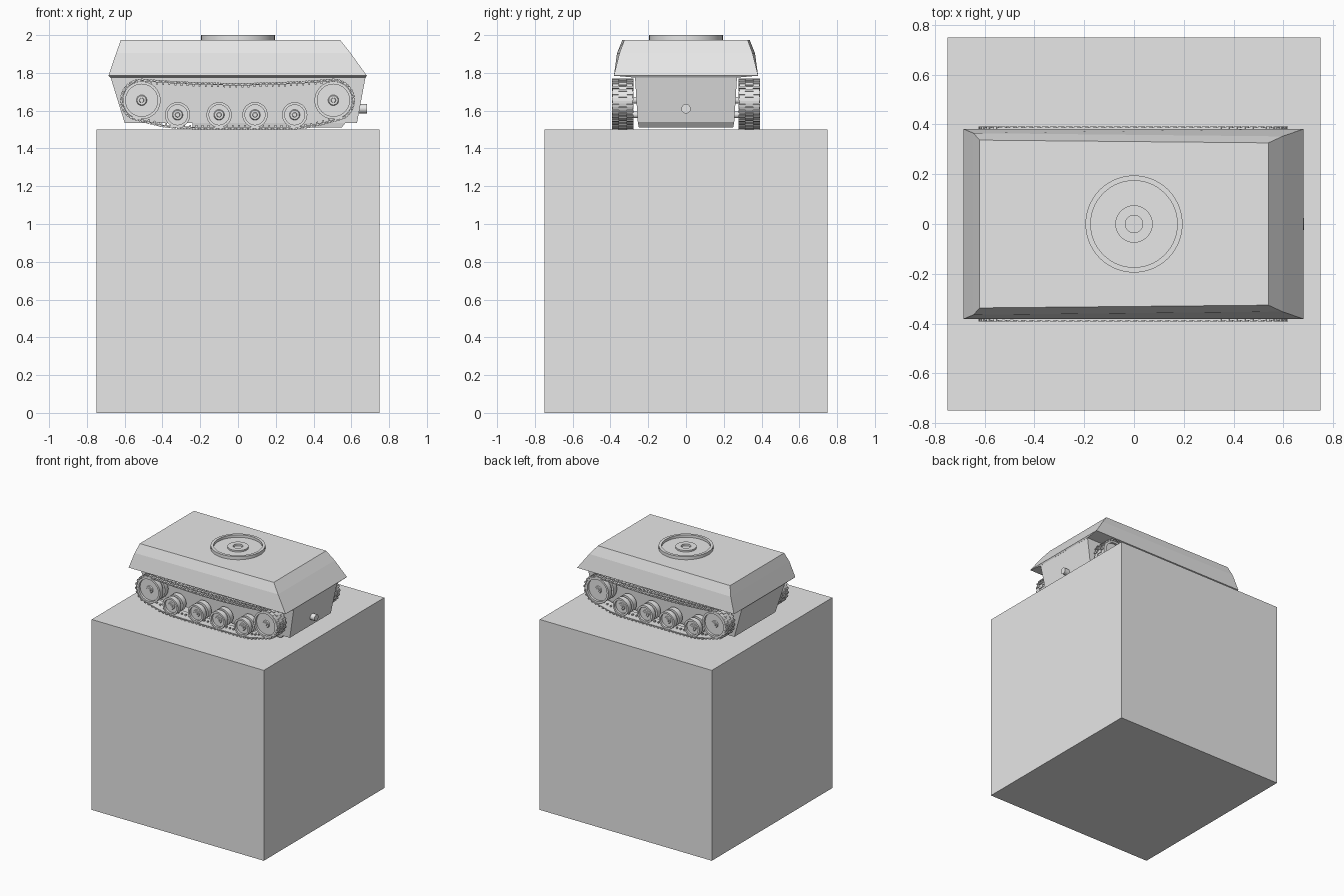
import bpy, bmesh, math
from mathutils import Vector, Matrix

if "Cube" in bpy.data.objects:
    bpy.data.objects.remove(bpy.data.objects["Cube"])

grey = bpy.data.materials.new("plain_grey")
grey.diffuse_color = (0.8, 0.8, 0.8, 1)
grey.use_nodes = True
grey.node_tree.nodes["Principled BSDF"].inputs["Base Color"].default_value = grey.diffuse_color


def finish(name, bm, smooth=False):
    bmesh.ops.recalc_face_normals(bm, faces=bm.faces)
    me = bpy.data.meshes.new(name)
    bm.to_mesh(me)
    bm.free()
    me.materials.append(grey)
    ob = bpy.data.objects.new(name, me)
    bpy.context.collection.objects.link(ob)
    if smooth:
        bpy.ops.object.select_all(action='DESELECT')
        ob.select_set(True)
        bpy.context.view_layer.objects.active = ob
        bpy.ops.object.shade_smooth_by_angle(angle=math.radians(35))
    return ob


def box(bm, size, mat):
    bmesh.ops.create_cube(bm, size=1, matrix=mat @ Matrix.Diagonal((*size, 1)))


def layers(name, rows):
    """Stack of rectangles (z, x_min, y_at_min, x_max, y_at_max), capped."""
    bm = bmesh.new()
    rings = [[bm.verts.new(p) for p in ((a, -ya, z), (b, -yb, z), (b, yb, z), (a, ya, z))]
             for z, a, ya, b, yb in rows]
    bm.faces.new(rings[0])
    bm.faces.new(rings[-1])
    for lo, hi in zip(rings, rings[1:]):
        for i in range(4):
            j = (i + 1) % 4
            bm.faces.new((lo[i], lo[j], hi[j], hi[i]))
    return finish(name, bm)


def lathe(bm, profile, mat, steps=40):
    """Spin (radius, height) points around the local z axis."""
    vs = [bm.verts.new((r, 0, h)) for r, h in profile]
    es = [bm.edges.new(p) for p in zip(vs, vs[1:])]
    before = set(bm.verts) - set(vs)
    bmesh.ops.spin(bm, geom=vs + es, axis=(0, 0, 1), cent=(0, 0, 0),
                   angle=2 * math.pi, steps=steps)
    new = [v for v in bm.verts if v not in before]
    bmesh.ops.remove_doubles(bm, verts=new, dist=1e-5)
    new = [v for v in bm.verts if v not in before]
    bmesh.ops.transform(bm, matrix=mat, verts=new)


# Pedestal block
bm = bmesh.new()
box(bm, (1.5, 1.5, 1.5), Matrix.Translation((0, 0, 0.75)))
finish("pedestal", bm)

# Hull parts
layers("lower_hull", [(1.535, -0.60, 0.255, 0.63, 0.255), (1.778, -0.675, 0.27, 0.675, 0.27)])
layers("upper_hull", [(1.775, -0.675, 0.27, 0.675, 0.27), (1.785, -0.686, 0.382, 0.682, 0.382),
                      (1.905, -0.645, 0.365, 0.596, 0.352), (1.975, -0.62, 0.337, 0.54, 0.326)])
layers("belly_plate", [(1.512, -0.24, 0.25, 0.55, 0.25), (1.537, -0.24, 0.255, 0.57, 0.255)])

# Turret ring with recessed floor and centre boss
bm = bmesh.new()
lathe(bm, [(0, 1.978), (0.035, 1.978), (0.035, 1.992), (0.075, 1.992), (0.075, 1.98), (0.174, 1.98),
           (0.174, 2.0), (0.195, 2.0), (0.195, 1.965)], Matrix.Identity(4), 56)
finish("turret_ring", bm, True)

# Exhaust stub at the end
bm = bmesh.new()
lathe(bm, [(0, 0.60), (0.025, 0.60), (0.025, 0.684), (0, 0.684)],
      Matrix.Translation((0, 0, 1.61)) @ Matrix.Rotation(math.pi / 2, 4, 'Y'), 24)
finish("end_stub", bm, True)


def wheel_profile(r, rim, face):
    """Double wheel with grooved tyre, recessed faces and small hub."""
    return [(0, 0.25), (0.018, 0.25), (0.018, 0.288), (rim, 0.288), (rim, 0.282), (r, 0.282),
            (r, 0.324), (r - 0.015, 0.324), (r - 0.015, 0.346), (r, 0.346), (r, 0.386),
            (rim, 0.386), (rim, face), (0.028, face), (0.024, face + 0.006), (0.013, face + 0.006),
            (0.011, face + 0.012), (0, face + 0.012)]


WHEELS = [("end", -0.51, 1.655, 0.1, 0.085), ("end", 0.505, 1.655, 0.1, 0.085)] + \
         [("road", x, 1.578, 0.067, 0.053) for x in (-0.32, -0.10, 0.09, 0.30)]

# Track centre line: sagging top run, two end arcs, curved bottom
R = 0.106
path = [(0.505 - 1.015 * t, 1.655 + R - 0.09 * t * (1 - t)) for t in [i / 16 for i in range(16)]]
path += [(-0.51 + R * math.cos(a), 1.655 + R * math.sin(a))
         for a in [math.radians(d) for d in range(90, 241, 10)]]
path += [(-0.47, 1.538), (-0.40, 1.521), (-0.32, 1.512), (-0.2, 1.509),
         (0.3, 1.509), (0.38, 1.517), (0.46, 1.536)]
path += [(0.505 + R * math.cos(a), 1.655 + R * math.sin(a))
         for a in [math.radians(d) for d in range(300, 441, 10)]]


def resample(points, count):
    """Evenly spaced (position, tangent) pairs along the closed path."""
    pts = [Vector((x, 0, z)) for x, z in points]
    segs = list(zip(pts, pts[1:] + pts[:1]))
    step = sum((b - a).length for a, b in segs) / count
    out, walked = [], 0
    for a, b in segs:
        d = b - a
        while len(out) * step < walked + d.length and len(out) < count:
            out.append((a + d.normalized() * (len(out) * step - walked), d.normalized()))
        walked += d.length
    return out, step


for side, s in (("front", -1), ("rear", 1)):
    # Wheels
    turn = Matrix.Rotation(-s * math.pi / 2, 4, 'X')
    for i, (kind, x, z, r, rim) in enumerate(WHEELS):
        bm = bmesh.new()
        lathe(bm, wheel_profile(r, rim, 0.368), Matrix.Translation((x, 0, z)) @ turn)
        finish(f"{side}_{kind}_wheel_{i}", bm, True)
    # Track links: thin plate plus staggered tread pads
    samples, _ = resample(path, 168)
    bm = bmesh.new()
    for i, (p, t) in enumerate(samples):
        n = Vector((t.z, 0, -t.x))
        if n.dot(p - Vector((0, 0, 1.63))) < 0:
            n = -n
        y = n.cross(t)
        m = Matrix((t, y, n)).transposed().to_4x4()

        def put(yy, off, size):
            q = p + n * off + Vector((0, s * yy, 0))
            box(bm, size, Matrix.Translation(q) @ m)
        put(0.335, -0.001, (0.0186, 0.106, 0.007))
        if i % 2:
            put(0.335, 0.004, (0.013, 0.044, 0.009))
        else:
            put(0.297, 0.004, (0.013, 0.036, 0.009))
            put(0.373, 0.004, (0.013, 0.036, 0.009))
            put(0.335, -0.008, (0.01, 0.014, 0.014))
    finish(f"{side}_track", bm)
